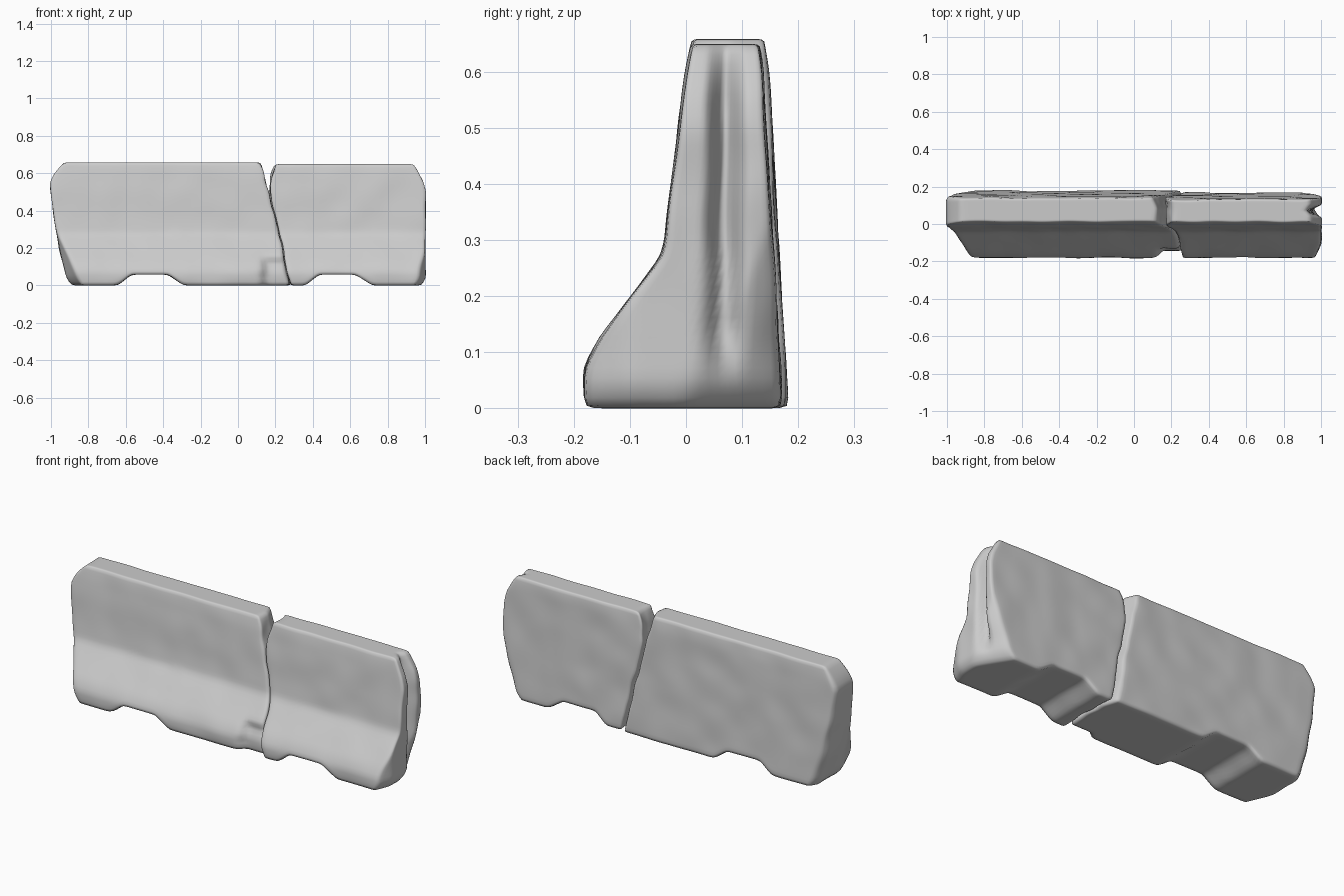
import bpy, bmesh
from mathutils import Vector, noise

if "Cube" in bpy.data.objects:
    bpy.data.objects.remove(bpy.data.objects["Cube"])


def curve(points, t):
    """Piecewise-linear lookup through (t, value) pairs."""
    if t <= points[0][0]:
        return points[0][1]
    for (a, va), (b, vb) in zip(points, points[1:]):
        if t <= b:
            return va + (vb - va) * (t - a) / (b - a)
    return points[-1][1]


# Cross-section of the barrier: y of the front and back face by height
FRONT = [(0, -.18), (.07, -.182), (.12, -.158), (.275, -.04), (.6, .0), (.66, .012)]
BACK = [(0, .181), (.6, .146), (.66, .138)]
# Drain notches along the underside: z by x
UNDERSIDE = [(-.64, 0), (-.57, .058), (-.37, .058), (-.29, 0),
             (.36, 0), (.43, .058), (.63, .058), (.72, 0)]
# Outlines of the outer ends and of both sides of the crack: x by z
LEFT_END = [(0, -.89), (.04, -.915), (.2, -.955), (.35, -.982), (.55, -1.008), (.6, -.98), (.66, -.93)]
RIGHT_END = [(0, .98), (.04, 1.003), (.5, 1.003), (.56, .99), (.65, .94)]
CRACK_LEFT = [(0, .28), (.1, .252), (.2, .236), (.3, .216), (.4, .192), (.5, .165), (.6, .135), (.66, .115)]
CRACK_RIGHT = [(0, .285), (.1, .256), (.2, .24), (.3, .22), (.4, .196), (.5, .172), (.58, .18), (.66, .205)]


def jagged(y, z):
    return .012 * noise.noise(Vector((3.7, y * 14, z * 14)))


def left_end(y, z):
    return curve(LEFT_END, z) + max(0, -.03 - y) * .35 + max(0, y - .13) * .6


def crack_left(y, z):
    return curve(CRACK_LEFT, z) + jagged(y, z) - max(0, y - .08) * .3


def crack_right(y, z):
    return curve(CRACK_RIGHT, z) + jagged(y, z) - max(0, y - .12) * .2


def right_end(y, z):
    # worn end with an upright groove and a broken lower back corner
    x = curve(RIGHT_END, z) - max(0, -.1 - y) * .4
    x -= .6 * max(0, (y - .1) + (.2 - z) * .5)
    groove = max(0, 1 - abs(y - .075) / .035)
    return x - .075 * groove * curve([(.05, 0), (.14, 1), (.55, 1), (.63, .3)], z)


def front_face(x, z):
    # small chip knocked out beside the crack at the base
    chip = .04 if .135 < x < .3 and z < .13 else 0
    return curve(FRONT, z) + chip


def build_piece(name, start, end, top, nx, depth_trim=0, chipped=False):
    ny, nz = 22, 36
    bm = bmesh.new()
    verts = {}

    def vert(i, j, k):
        if (i, j, k) in verts:
            return verts[i, j, k]
        u, v, w = i / nx, j / ny, k / nz
        z = top * w
        y = curve(FRONT, z) * (1 - v) + curve(BACK, z) * v
        x = start(y, z) * (1 - u) + end(y, z) * u
        low = curve(UNDERSIDE, x)
        z = low + (top - low) * w
        f = front_face(x, z) if chipped else curve(FRONT, z)
        b = curve(BACK, z) - depth_trim
        p = Vector((x, f * (1 - v) + b * v, z))
        # gentle unevenness of the worn concrete
        p.y += .005 * noise.noise(p * 7)
        p.x += .006 * noise.noise(p * 9 + Vector((5, 2, 1)))
        verts[i, j, k] = bm.verts.new(p)
        return verts[i, j, k]

    def side(na, nb, place):
        for a in range(na):
            for b in range(nb):
                bm.faces.new([vert(*place(a + da, b + db))
                              for da, db in ((0, 0), (1, 0), (1, 1), (0, 1))])

    for j in (0, ny):
        side(nx, nz, lambda a, b: (a, j, b))
    for k in (0, nz):
        side(nx, ny, lambda a, b: (a, b, k))
    for i in (0, nx):
        side(ny, nz, lambda a, b: (i, a, b))
    bmesh.ops.recalc_face_normals(bm, faces=bm.faces)

    mesh = bpy.data.meshes.new(name)
    bm.to_mesh(mesh)
    bm.free()
    obj = bpy.data.objects.new(name, mesh)
    bpy.context.collection.objects.link(obj)
    # round off all the edges
    soften = obj.modifiers.new("soften", 'SMOOTH')
    soften.factor = .5
    soften.iterations = 5
    for poly in mesh.polygons:
        poly.use_smooth = True
    return obj


# The two broken halves of the concrete barrier
build_piece("barrier_long_piece", left_end, crack_left, .658, 64, chipped=True)
build_piece("barrier_short_piece", crack_right, right_end, .649, 44, depth_trim=.01)
